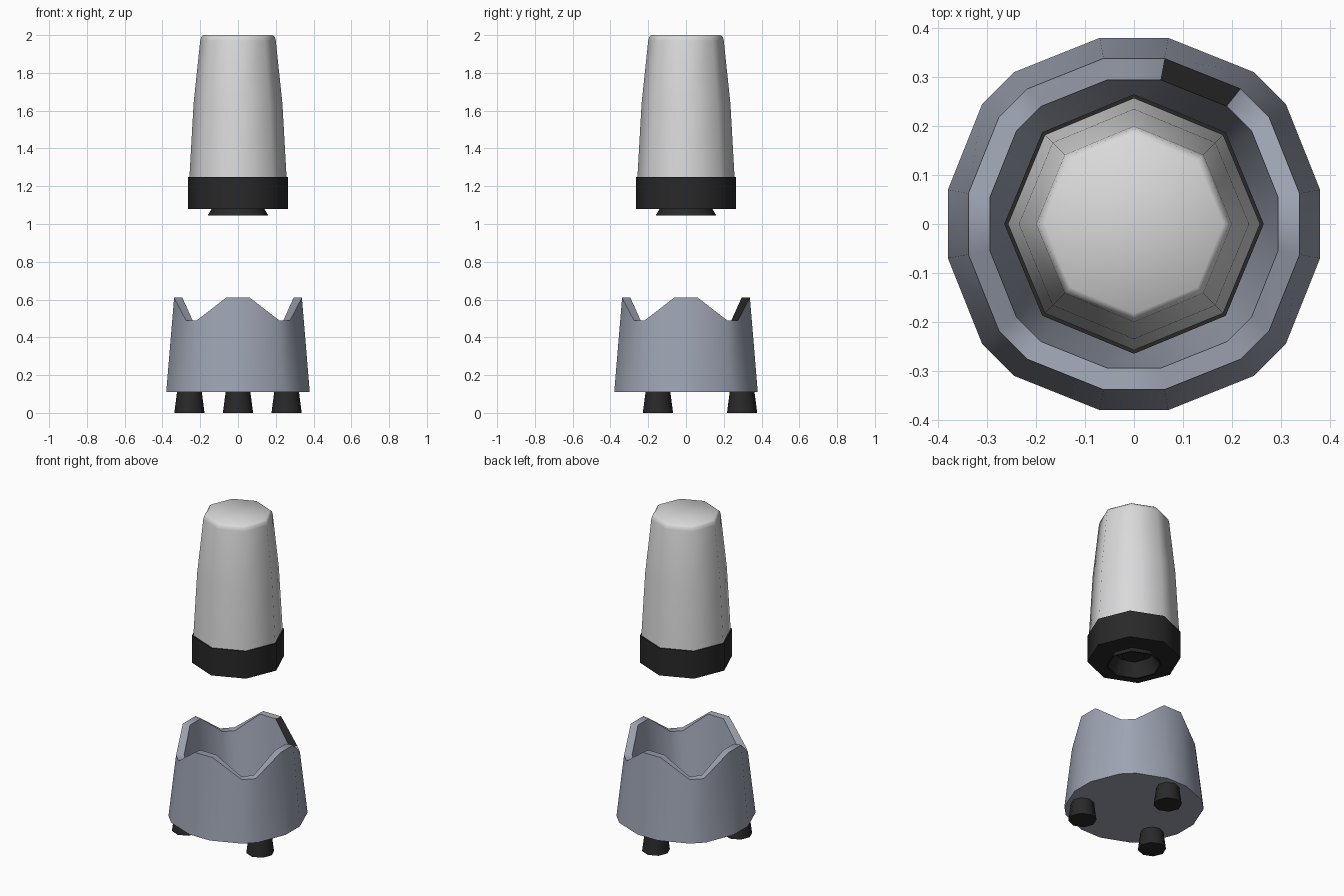
import bpy, bmesh
from math import sin, cos, pi, radians
from mathutils import Vector

cube = bpy.data.objects.get("Cube")
if cube:
    bpy.data.objects.remove(cube, do_unlink=True)


def material(name, rgb):
    m = bpy.data.materials.new(name)
    m.use_nodes = True
    m.diffuse_color = (*rgb, 1)
    m.node_tree.nodes["Principled BSDF"].inputs["Base Color"].default_value = (*rgb, 1)
    return m


JAR = material("pale grey", (0.70, 0.70, 0.71))
SHELL = material("blue grey", (0.34, 0.37, 0.45))
BLACK = material("black", (0.022, 0.022, 0.022))


def loft(name, rings, mats, smooth=50):
    """Skin a stack of rings and cap both ends."""
    bm = bmesh.new()
    loops = [[bm.verts.new(p) for p in ring] for ring in rings]
    for a, b in zip(loops, loops[1:]):
        n = len(a)
        for i in range(n):
            j = (i + 1) % n
            bm.faces.new((a[i], a[j], b[j], b[i]))
    bm.faces.new(loops[0][::-1])
    bm.faces.new(loops[-1])
    bmesh.ops.recalc_face_normals(bm, faces=bm.faces)
    mesh = bpy.data.meshes.new(name)
    bm.to_mesh(mesh)
    bm.free()
    obj = bpy.data.objects.new(name, mesh)
    bpy.context.collection.objects.link(obj)
    for m in mats:
        mesh.materials.append(m)
    bpy.ops.object.select_all(action='DESELECT')
    obj.select_set(True)
    bpy.context.view_layer.objects.active = obj
    bpy.ops.object.shade_smooth_by_angle(angle=radians(smooth))
    return obj


def turned(name, profile, mat, x=0, y=0, sides=8):
    """Lathe a radius/height profile with few sides."""
    rings = [[(x + r * cos(2 * pi * i / sides), y + r * sin(2 * pi * i / sides), z)
              for i in range(sides)] for r, z in profile]
    return loft(name, rings, [mat])


# Motor base: chamfered octagon plan with a rim that dips at the diagonals
plan = []
quarter = [(0.38, 0.07), (0.31, 0.245), (0.245, 0.31), (0.07, 0.38)]
for k in range(4):
    for x, y in quarter:
        for _ in range(k):
            x, y = -y, x
        plan.append((x, y))


def base_ring(scale, height=None):
    ring = []
    for x, y in plan:
        diagonal = min(abs(x), abs(y)) > 0.1
        z = height if height is not None else (0.49 if diagonal else 0.61)
        ring.append((x * scale, y * scale, z))
    return ring


base = loft("motor_base",
            [base_ring(1, 0.11), base_ring(0.89), base_ring(0.775), base_ring(0.64, 0.15)],
            [SHELL, BLACK], 45)

# Dark segment on the sloping rim
for face in base.data.polygons:
    c = face.center
    on_rim = c.z > 0.5 and face.normal.z > 0.5
    if on_rim and 0.07 < c.x < 0.2 and c.y > 0.2:
        face.material_index = 1

# Three feet
for name, angle in (("back_foot", 90), ("right_foot", 210), ("left_foot", 330)):
    a = radians(angle)
    turned(name, [(0.08, 0), (0.065, 0.115)], BLACK, 0.297 * cos(a), 0.297 * sin(a))

# Raised cup: jar and black collar with a hollow flared socket
turned("jar", [(0.257, 1.25), (0.235, 1.64), (0.2, 1.97), (0.195, 1.99), (0.183, 2.0)], JAR)
turned("collar", [(0.265, 1.25), (0.265, 1.08), (0.14, 1.08), (0.16, 1.045),
                  (0.15, 1.045), (0.11, 1.13)], BLACK)
turned("drive_coupling", [(0.065, 1.135), (0.065, 1.10)], BLACK)
